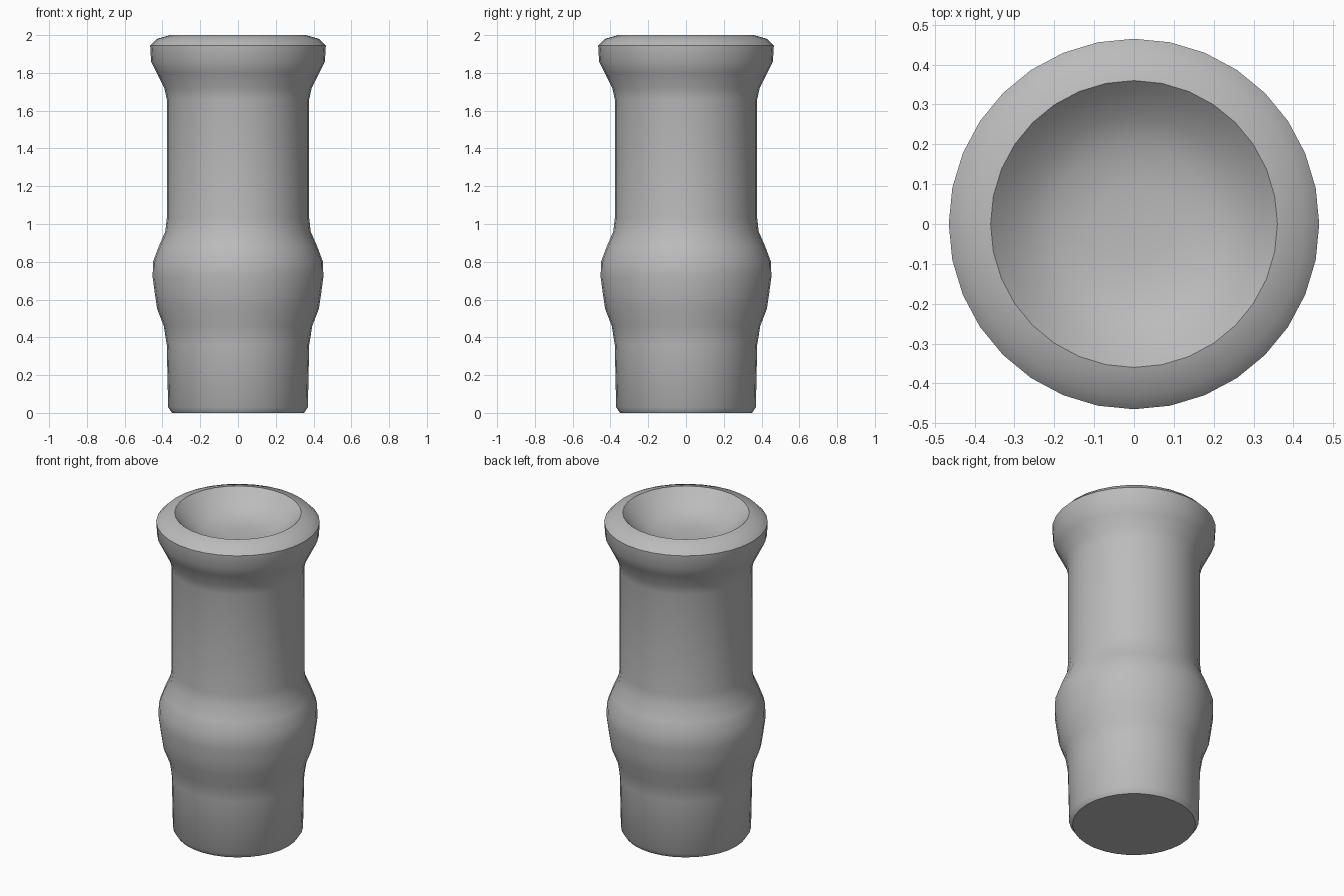
import bpy
import math

cube = bpy.data.objects.get("Cube")
if cube:
    bpy.data.objects.remove(cube, do_unlink=True)

SIDES = 32

# Plain grey stone
grey = bpy.data.materials.new("grey stone")
grey.use_nodes = True
colour = (0.5, 0.5, 0.5, 1)
grey.diffuse_color = colour
grey.node_tree.nodes["Principled BSDF"].inputs["Base Color"].default_value = colour

# Outline (radius, height): foot, bulging collar, neck, flared lip, shallow bowl
profile = [
    (0.35, 0.0), (0.37, 0.03), (0.377, 0.36), (0.393, 0.46), (0.428, 0.55),
    (0.44, 0.63), (0.452, 0.72), (0.45, 0.80), (0.42, 0.88), (0.385, 0.96),
    (0.377, 1.03), (0.377, 1.66), (0.39, 1.72), (0.43, 1.80), (0.46, 1.86),
    (0.465, 1.945), (0.43, 1.98), (0.36, 2.0), (0.33, 1.97), (0.27, 1.92),
    (0.2, 1.885), (0.1, 1.87),
]


def lathe(name, outline, sides):
    """Revolve an outline about z, closed at the bottom and the top."""
    verts, faces = [], []
    for r, z in outline:
        for i in range(sides):
            a = 2 * math.pi * i / sides
            verts.append((r * math.cos(a), r * math.sin(a), z))
    for k in range(len(outline) - 1):
        for i in range(sides):
            j = (i + 1) % sides
            a, b = k * sides, (k + 1) * sides
            faces.append((a + i, a + j, b + j, b + i))
    last = (len(outline) - 1) * sides
    faces.append(tuple(reversed(range(sides))))
    faces.append(tuple(range(last, last + sides)))
    mesh = bpy.data.meshes.new(name)
    mesh.from_pydata(verts, [], faces)
    mesh.update()
    obj = bpy.data.objects.new(name, mesh)
    bpy.context.collection.objects.link(obj)
    return obj


# Pedestal, smooth with a crisp foot and lip
pedestal = lathe("pedestal_body", profile, SIDES)
pedestal.data.materials.append(grey)
bpy.ops.object.select_all(action="DESELECT")
pedestal.select_set(True)
bpy.context.view_layer.objects.active = pedestal
bpy.ops.object.shade_smooth_by_angle(angle=math.radians(40))
